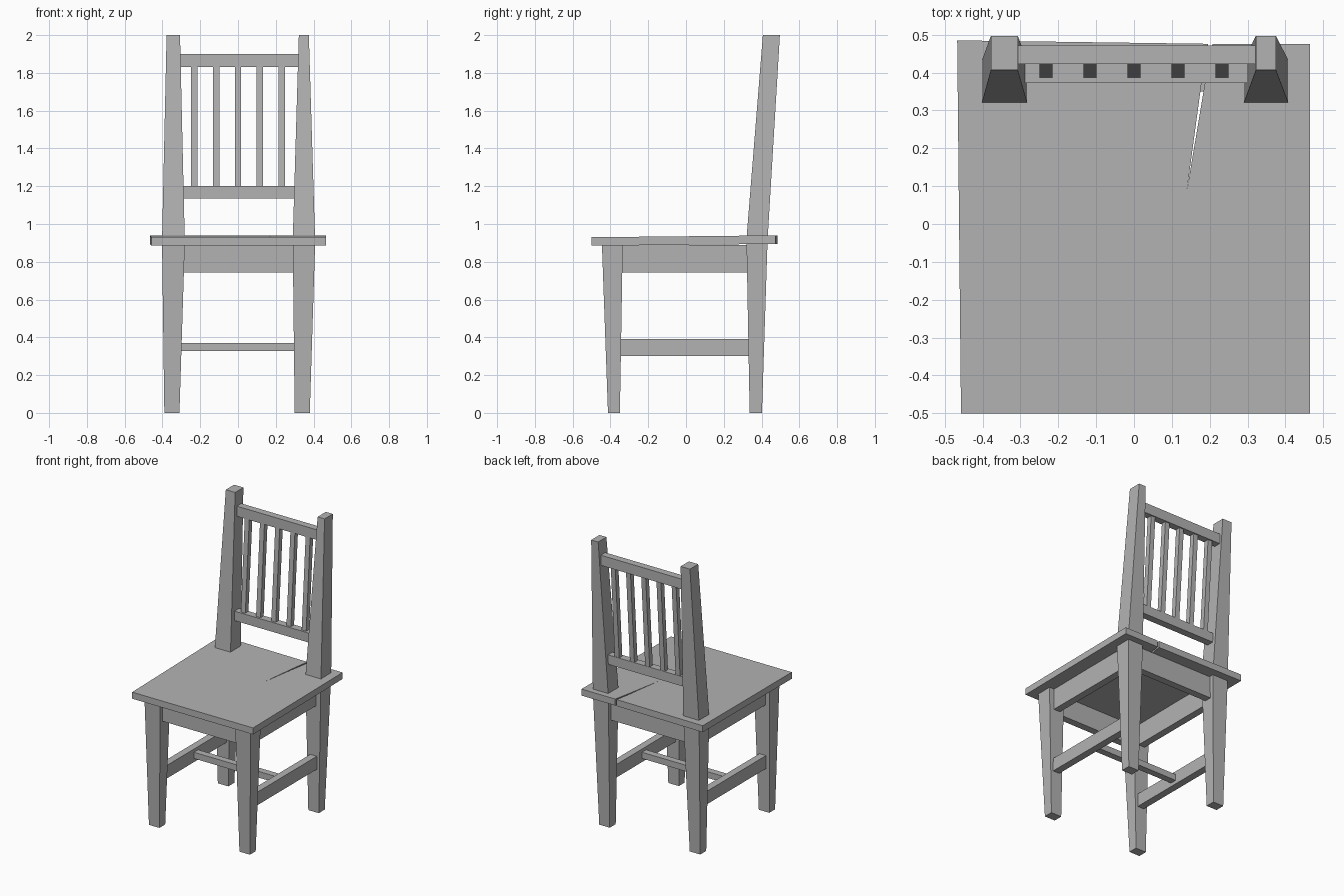
import bpy
import bmesh
from mathutils import Vector

cube = bpy.data.objects.get("Cube")
if cube:
    bpy.data.objects.remove(cube, do_unlink=True)

grey = bpy.data.materials.new("plain grey")
grey.use_nodes = True
COLOUR = (0.45, 0.45, 0.45, 1)
grey.diffuse_color = COLOUR
grey.node_tree.nodes["Principled BSDF"].inputs["Base Color"].default_value = COLOUR


def finish(name, bm):
    bmesh.ops.recalc_face_normals(bm, faces=bm.faces)
    mesh = bpy.data.meshes.new(name)
    bm.to_mesh(mesh)
    bm.free()
    mesh.materials.append(grey)
    obj = bpy.data.objects.new(name, mesh)
    bpy.context.collection.objects.link(obj)
    return obj


def loft(name, *sections):
    """Four-sided bar through sections given as (x0, x1, y0, y1, z)."""
    bm = bmesh.new()
    rings = [[bm.verts.new(p) for p in
              ((a, c, z), (b, c, z), (b, d, z), (a, d, z))]
             for a, b, c, d, z in sections]
    bm.faces.new(rings[0])
    bm.faces.new(rings[-1])
    for low, high in zip(rings, rings[1:]):
        for i in range(4):
            j = (i + 1) % 4
            bm.faces.new((low[i], low[j], high[j], high[i]))
    return finish(name, bm)


def box(name, x0, x1, y0, y1, z0, z1):
    return loft(name, (x0, x1, y0, y1, z0), (x0, x1, y0, y1, z1))


# Tapered front legs and back legs that continue as leaning posts
for side, foot, joint, top in (
        ("right", (-0.39, -0.31), (-0.402, -0.282), (-0.378, -0.307)),
        ("left", (0.30, 0.38), (0.29, 0.408), (0.322, 0.375))):
    loft(f"front_leg_{side}", (*foot, -0.413, -0.35, 0),
         (*joint, -0.445, -0.335, 0.888))
    loft(f"back_leg_{side}", (*foot, 0.337, 0.402, 0),
         (*joint, 0.32, 0.432, 0.92), (*top, 0.407, 0.497, 2))

# Seat board with a narrow split running in from the back edge
outline = [(-0.457, -0.5), (0.465, -0.5), (0.465, 0.475), (0.207, 0.475),
           (0.187, 0.37), (0.14, 0.09), (0.178, 0.37), (0.196, 0.476),
           (-0.467, 0.485)]
bm = bmesh.new()
board = bm.faces.new([bm.verts.new((x, y, 0.89 + 0.01 * y)) for x, y in outline])
extruded = bmesh.ops.extrude_face_region(bm, geom=[board])
bmesh.ops.translate(bm, vec=Vector((0, 0, 0.045)),
                    verts=[v for v in extruded["geom"]
                           if isinstance(v, bmesh.types.BMVert)])
finish("seat", bm)

# Aprons below the seat
box("front_apron", -0.30, 0.30, -0.415, -0.365, 0.743, 0.888)
box("back_apron", -0.30, 0.30, 0.35, 0.40, 0.743, 0.893)

# Side aprons and stretchers
for side, x in (("right", -0.345), ("left", 0.345)):
    box(f"side_apron_{side}", x - 0.025, x + 0.025, -0.36, 0.35, 0.743, 0.89)
    box(f"side_stretcher_{side}", x - 0.025, x + 0.025, -0.36, 0.36, 0.302, 0.392)
box("cross_stretcher", -0.34, 0.34, -0.023, 0.023, 0.327, 0.37)

# Backrest rails and slats
box("lower_back_rail", -0.30, 0.305, 0.373, 0.423, 1.135, 1.20)
box("upper_back_rail", -0.325, 0.335, 0.423, 0.472, 1.83, 1.90)
for i in range(5):
    x = 0.116 * (i - 2)
    loft(f"back_slat_{i + 1}", (x - 0.017, x + 0.017, 0.386, 0.42, 1.19),
         (x - 0.017, x + 0.017, 0.43, 0.464, 1.84))
